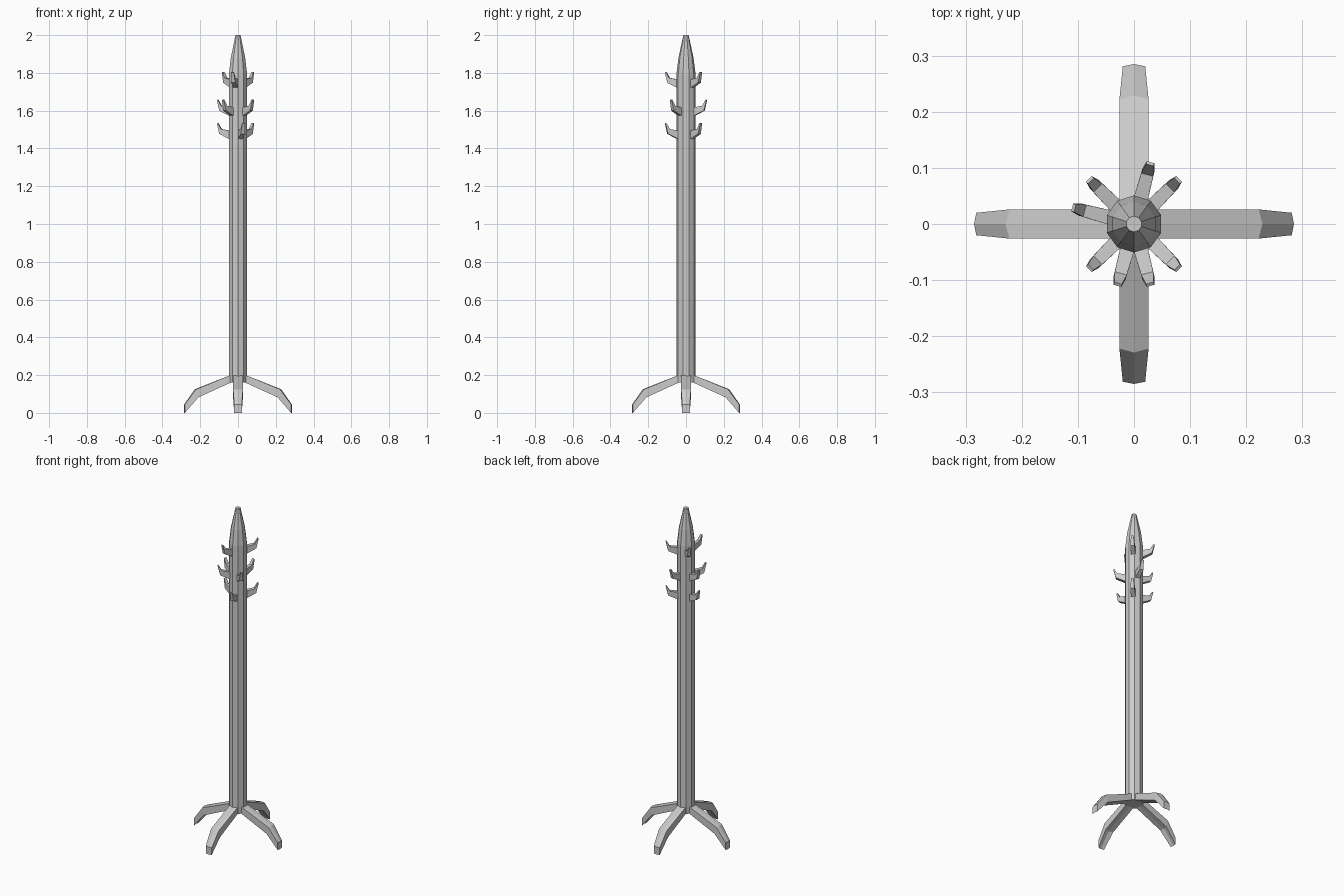
import bpy, bmesh
from math import radians, cos, sin, pi

cube = bpy.data.objects.get("Cube")
if cube:
    bpy.data.objects.remove(cube)

grey = bpy.data.materials.new("light_grey")
grey.use_nodes = True
colour = (0.6, 0.6, 0.6, 1)
grey.diffuse_color = colour
grey.node_tree.nodes["Principled BSDF"].inputs["Base Color"].default_value = colour


def finish(name, bm, angle=0):
    """Turn a bmesh into a flat-shaded grey object."""
    bmesh.ops.recalc_face_normals(bm, faces=bm.faces)
    mesh = bpy.data.meshes.new(name)
    bm.to_mesh(mesh)
    bm.free()
    mesh.materials.append(grey)
    obj = bpy.data.objects.new(name, mesh)
    obj.rotation_euler.z = radians(angle)
    bpy.context.collection.objects.link(obj)
    return obj


def loft(rings):
    """Skin a row of equal vertex rings and cap both ends."""
    bm = bmesh.new()
    loops = [[bm.verts.new(p) for p in ring] for ring in rings]
    for a, b in zip(loops, loops[1:]):
        for i in range(len(a)):
            j = (i + 1) % len(a)
            bm.faces.new((a[i], a[j], b[j], b[i]))
    bm.faces.new(loops[0])
    bm.faces.new(loops[-1])
    return bm


def arm(name, sections, angle, base=0):
    """Bent bar reaching out along +x: top r,z / bottom r,z / half width / bulge."""
    rings = []
    for rt, zt, rb, zb, w, bulge in sections:
        top = [(rt, -w, zt + base), (rt + bulge, 0, zt + base), (rt, w, zt + base)]
        low = [(rb, w, zb + base), (rb + bulge, 0, zb + base), (rb, -w, zb + base)]
        rings.append(top + low)
    return finish(name, loft(rings), angle)


# Ten-sided pole with a tapered tip
sides = 10
pole_profile = [(0.051, 0.16), (0.051, 1.79), (0.04, 1.88), (0.014, 2.0)]
pole = loft([[(r * cos(pi / 2 + i * 2 * pi / sides), r * sin(pi / 2 + i * 2 * pi / sides), z)
              for i in range(sides)] for r, z in pole_profile])
finish("pole", pole)

# Four bent feet
leg_sections = [
    (0.03, 0.204, 0.03, 0.164, 0.026, 0),
    (0.222, 0.125, 0.21, 0.082, 0.026, 0.007),
    (0.281, 0.045, 0.281, 0, 0.02, 0.004),
]
for n in range(4):
    arm(f"leg_{n + 1}", leg_sections, n * 90)

# Upturned coat hooks in three tiers
hook_sections = [
    (0.04, 0.046, 0.04, 0, 0.013, 0),
    (0.091, 0.056, 0.1, 0.03, 0.011, 0),
    (0.109, 0.088, 0.114, 0.085, 0.007, 0),
]
tiers = {
    "upper": (1.718, (45, 135, 255)),
    "middle": (1.57, (75, 165, 225, 315)),
    "lower": (1.447, (45, 165, 285)),
}
for tier, (height, angles) in tiers.items():
    for n, angle in enumerate(angles):
        arm(f"{tier}_hook_{n + 1}", hook_sections, angle, height)
